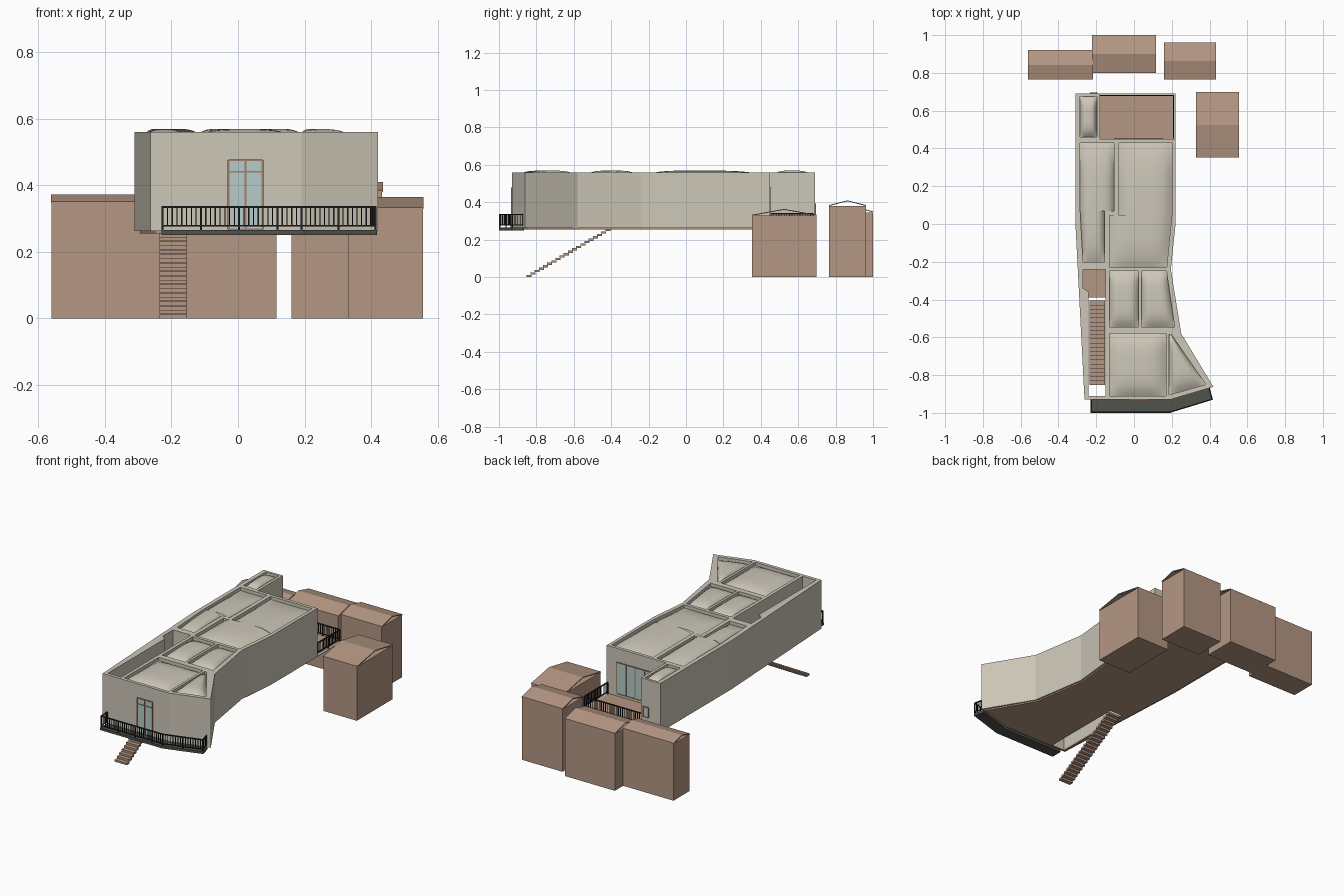
import bpy, bmesh
from mathutils import Vector, Matrix

if "Cube" in bpy.data.objects:
    bpy.data.objects.remove(bpy.data.objects["Cube"])


def material(name, rgb):
    m = bpy.data.materials.new(name)
    m.use_nodes = True
    m.diffuse_color = (*rgb, 1)
    m.node_tree.nodes["Principled BSDF"].inputs["Base Color"].default_value = (*rgb, 1)
    return m


PLASTER = material("warm plaster", (0.61, 0.57, 0.48))
CLAY = material("terracotta", (0.46, 0.31, 0.23))
DARK = material("dark slab", (0.08, 0.085, 0.07))
METAL = material("black metal", (0.015, 0.016, 0.015))
GLASS = material("pale glass", (0.47, 0.60, 0.58))
FRAME = material("wood frame", (0.36, 0.21, 0.14))


def finish(bm, name, mat):
    bmesh.ops.recalc_face_normals(bm, faces=bm.faces[:])
    me = bpy.data.meshes.new(name)
    bm.to_mesh(me)
    bm.free()
    me.materials.append(mat)
    ob = bpy.data.objects.new(name, me)
    bpy.context.collection.objects.link(ob)
    return ob


def prism(name, pts, z0, z1, mat):
    bm = bmesh.new()
    face = bm.faces.new([bm.verts.new((x, y, z0)) for x, y in pts])
    top = bmesh.ops.extrude_face_region(bm, geom=[face])["geom"]
    bmesh.ops.translate(bm, vec=(0, 0, z1 - z0),
                        verts=[v for v in top if isinstance(v, bmesh.types.BMVert)])
    return finish(bm, name, mat)


def rect(x0, x1, y0, y1):
    return [(x0, y0), (x1, y0), (x1, y1), (x0, y1)]


def cut(ob, pts, z0, z1):
    tool = prism("cutter", pts, z0, z1, ob.data.materials[0])
    tool.hide_render = True
    mod = ob.modifiers.new("cut", "BOOLEAN")
    mod.operation, mod.solver, mod.object = "DIFFERENCE", "EXACT", tool
    bpy.context.view_layer.objects.active = ob
    bpy.ops.object.modifier_apply(modifier=mod.name)
    bpy.data.objects.remove(tool)


def bar(bm, p, q, w, h):
    """Box of width w and height h running from p to q."""
    p, q = Vector(p), Vector(q)
    d = q - p
    rot = d.to_track_quat("X", "Z").to_matrix().to_4x4()
    size = Matrix.Diagonal((d.length, w, h, 1))
    bmesh.ops.create_cube(bm, size=1, matrix=Matrix.Translation((p + q) / 2) @ rot @ size)


def railing(name, path, z0, z1, step=0.0145):
    bm = bmesh.new()
    for a, b in zip(path, path[1:]):
        a, b = Vector((*a, 0)), Vector((*b, 0))
        for z, t in ((z0, 0.004), (z1, 0.006)):
            bar(bm, a + Vector((0, 0, z)), b + Vector((0, 0, z)), 0.006, t)
        n = max(1, round((b - a).length / step))
        for i in range(n + 1):
            p = a.lerp(b, i / n)
            w = 0.006 if i % 8 == 0 else 0.0035
            low = z0 - 0.014 if i % 8 == 0 else z0
            bar(bm, p + Vector((0, 0, low)), p + Vector((0, 0, z1)), w, w)
    return finish(bm, name, METAL)


def cushion(name, quad, joined=False):
    """Pillowed roof panel; joined leaves the last edge raised to meet a neighbour."""
    a, b, c, d = [Vector((*p, 0)) for p in quad]
    n = 14
    swell = lambda t: 1 - (2 * t - 1) ** 4
    bm = bmesh.new()
    rows = []
    for j in range(n + 1):
        v = j / n
        row = []
        for i in range(n + 1):
            u = i / n
            p = a.lerp(b, u).lerp(d.lerp(c, u), v)
            p.z = 0.54 + 0.029 * swell(u) * swell(v / 2 if joined else v)
            row.append(bm.verts.new(p))
        rows.append(row)
    for r, s in zip(rows, rows[1:]):
        for i in range(n):
            bm.faces.new((r[i], r[i + 1], s[i + 1], s[i]))
    ob = finish(bm, name, PLASTER)
    ob.data.shade_smooth()


def window(name, x0, x1, z0, z1, y, side, panes, transom=None):
    """Glazing plate on a wall facing side (-1 front, 1 back)."""
    bm = bmesh.new()
    zm = (z0 + z1) / 2
    bar(bm, (x0, y + side * 0.001, zm), (x1, y + side * 0.001, zm), 0.004, z1 - z0)
    finish(bm, name + "_glass", GLASS)
    bm = bmesh.new()
    yf = y + side * 0.003
    for z in [z0, z1] + ([transom] if transom else []):
        bar(bm, (x0, yf, z), (x1, yf, z), 0.006, 0.005)
    for i in range(panes + 1):
        x = x0 + (x1 - x0) * i / panes
        bar(bm, (x, yf, z0), (x, yf, z1), 0.005, 0.006)
    finish(bm, name + "_frame", FRAME)


# Main hall body with bent side walls
outline = [(-0.31, 0.69), (-0.31, 0), (-0.262, -0.93), (0.19, -0.93), (0.42, -0.862),
           (0.25, -0.58), (0.195, -0.24), (0.22, 0), (0.22, 0.69)]
body = prism("hall_walls", outline, 0.263, 0.56, PLASTER)
floor = prism("floor_slab", [(x * 0.95, y * 0.985) for x, y in outline], 0.255, 0.264, CLAY)

# Open stairwell, landing and back terrace
stairwell = rect(-0.24, -0.15, -0.91, -0.39)
for ob in (body, floor):
    cut(ob, stairwell, 0.2, 0.7)
landing = [(-0.15, -0.39), (-0.15, -0.24), (-0.27, -0.24), (-0.27, -0.34), (-0.24, -0.36), (-0.24, -0.39)]
cut(body, landing, 0.267, 0.7)
cut(body, rect(-0.18, 0.3, 0.45, 0.8), 0.267, 0.7)
prism("landing_floor", landing, 0.264, 0.269, CLAY)
prism("terrace_floor", rect(-0.18, 0.205, 0.45, 0.68), 0.264, 0.269, CLAY)

# Recessed roof bays, each holding a cushion
bays = {
    "store": rect(-0.285, -0.197, 0.46, 0.675),
    "west_back": [(-0.285, 0.43), (-0.105, 0.43), (-0.105, 0.07), (-0.285, 0.07)],
    "west_front": [(-0.27, -0.20), (-0.155, -0.20), (-0.155, 0.07), (-0.285, 0.07)],
    "east_back": [(-0.08, 0.43), (0.20, 0.43), (0.20, 0.045), (-0.08, 0.045)],
    "east_front": [(-0.13, -0.23), (0.173, -0.23), (0.20, 0.045), (-0.13, 0.045)],
    "middle_west": rect(-0.13, 0.025, -0.545, -0.25),
    "middle_east": [(0.04, -0.545), (0.215, -0.545), (0.172, -0.25), (0.04, -0.25)],
    "front_west": rect(-0.13, 0.17, -0.91, -0.58),
    "front_east": [(0.185, -0.905), (0.38, -0.85), (0.197, -0.585), (0.185, -0.585)],
}
for key, quad in bays.items():
    cut(body, quad, 0.535, 0.7)
    cushion("roof_cushion_" + key, quad, key in ("west_back", "west_front", "east_back", "east_front"))

# Floating stair treads
bm = bmesh.new()
steps = 20
for i in range(steps):
    y, z = -0.84 + 0.0222 * i, 0.006 + 0.0129 * i
    bar(bm, (-0.235, y, z), (-0.153, y, z), 0.027, 0.012)
finish(bm, "stair_treads", CLAY)

# Front balcony
prism("balcony_slab", [(-0.23, -0.93), (-0.23, -1), (0.19, -1), (0.418, -0.93), (0.40, -0.865), (0.19, -0.93)],
      0.25, 0.265, DARK)
railing("balcony_railing", [(-0.226, -0.935), (-0.226, -0.996), (0.19, -0.996), (0.413, -0.928), (0.398, -0.872)],
        0.278, 0.335)
railing("terrace_railing", [(0.21, 0.455), (0.21, 0.68), (-0.178, 0.68)], 0.281, 0.338)

# Doors and windows
window("front_door", -0.028, 0.074, 0.267, 0.475, -0.93, -1, 2, 0.44)
window("terrace_door", -0.10, 0.15, 0.285, 0.475, 0.45, 1, 4)
window("store_window", -0.23, -0.195, 0.33, 0.39, 0.69, 1, 1)

# Neighbouring houses with thin folded roofs
houses = [("west", -0.56, -0.22, 0.765, 0.92, 0.346, 0.372),
          ("north", -0.22, 0.115, 0.80, 1.0, 0.346, 0.378),
          ("northeast", 0.16, 0.433, 0.765, 0.962, 0.38, 0.41),
          ("east", 0.33, 0.555, 0.352, 0.698, 0.328, 0.364)]
for key, x0, x1, y0, y1, eave, ridge in houses:
    prism(key + "_house_walls", rect(x0, x1, y0, y1), 0, eave, CLAY)
    bm = bmesh.new()
    ends = []
    ym, t = (y0 + y1) / 2, 0.005
    profile = [(y0, eave + t), (ym, ridge), (y1, eave + t), (y1, eave), (ym, ridge - t), (y0, eave)]
    for x in (x0 - 0.002, x1 + 0.002):
        ends.append([bm.verts.new((x, y, z)) for y, z in profile])
    n = len(profile)
    for i in range(n):
        k = (i + 1) % n
        bm.faces.new((ends[0][i], ends[0][k], ends[1][k], ends[1][i]))
    for e in ends:
        bm.faces.new((e[0], e[1], e[4], e[5]))
        bm.faces.new((e[1], e[2], e[3], e[4]))
    finish(bm, key + "_house_roof", CLAY)
